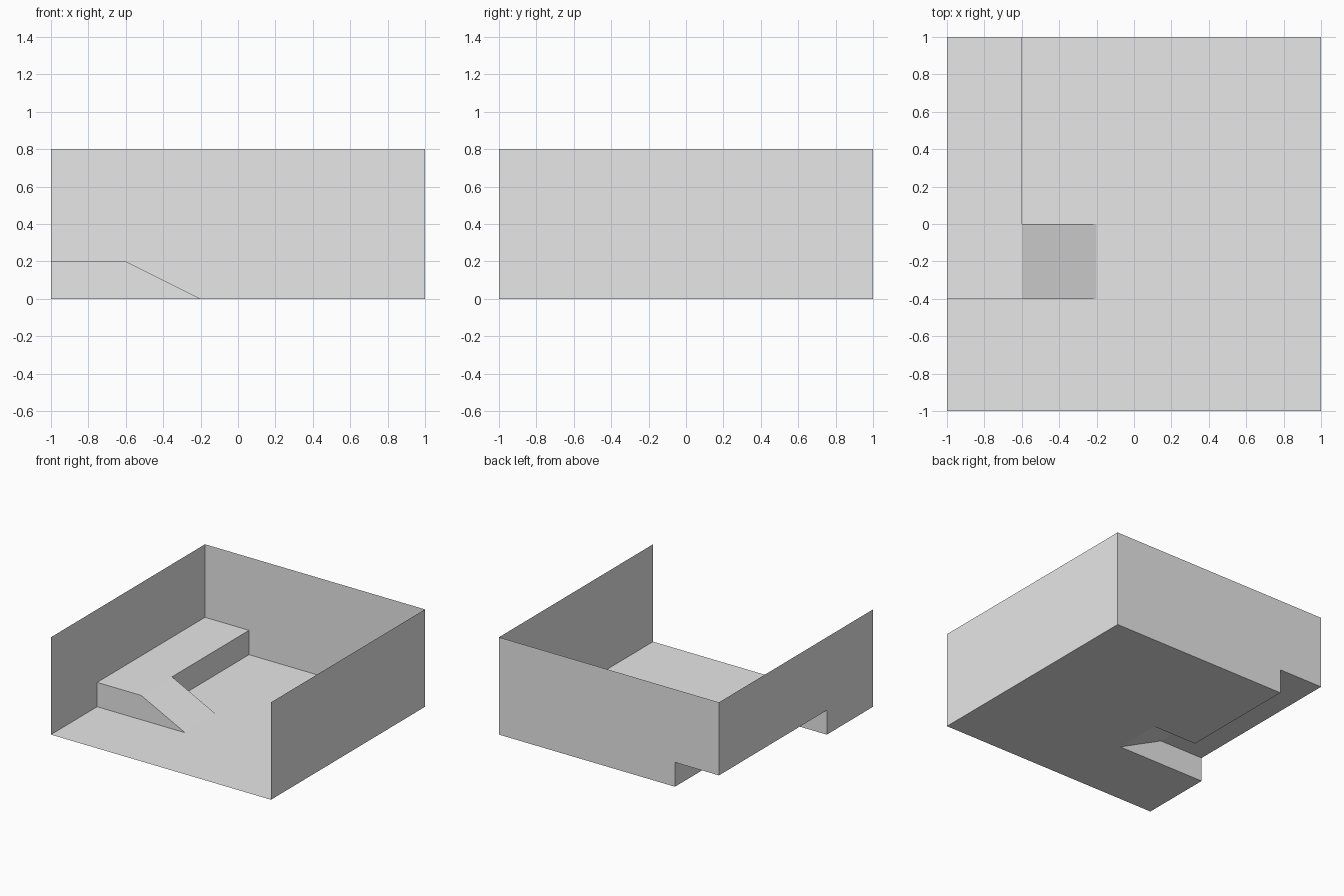
import bpy
from mathutils import Vector

if "Cube" in bpy.data.objects:
    bpy.data.objects.remove(bpy.data.objects["Cube"])

grey = bpy.data.materials.new("plain grey")
grey.diffuse_color = (0.8, 0.8, 0.8, 1)
grey.use_nodes = True
grey.node_tree.nodes["Principled BSDF"].inputs["Base Color"].default_value = grey.diffuse_color


def sheet(name, outline, place, facing):
    """Flat single-sided panel: 2D outline mapped to 3D, turned to face a direction."""
    points = [Vector(place(a, b)) for a, b in outline]
    mesh = bpy.data.meshes.new(name)
    mesh.from_pydata(points, [], [range(len(points))])
    mesh.update()
    if mesh.polygons[0].normal.dot(Vector(facing)) < 0:
        mesh.flip_normals()
    mesh.materials.append(grey)
    obj = bpy.data.objects.new(name, mesh)
    bpy.context.collection.objects.link(obj)
    return obj


def at_x(x):
    return lambda y, z: (x, y, z)


def at_y(y):
    return lambda x, z: (x, y, z)


def at_z(z):
    return lambda x, y: (x, y, z)


H = 0.8            # wall height
S = 0.2            # walkway height
EDGE = -0.6        # inner edge of walkway
FOOT = -0.2        # foot of ramp
Y0, Y1 = -0.4, 0   # ramp width

# Floor, left open beneath the walkway and ramp
sheet("floor", [(-1, -1), (1, -1), (1, 1), (EDGE, 1), (EDGE, Y1),
                (FOOT, Y1), (FOOT, Y0), (-1, Y0)], at_z(0), (0, 0, 1))

# Three walls, notched along the hollow walkway; the front is open
sheet("left_wall", [(-1, 0), (Y0, 0), (Y0, S), (1, S), (1, H), (-1, H)],
      at_x(-1), (1, 0, 0))
sheet("back_wall", [(-1, S), (EDGE, S), (EDGE, 0), (1, 0), (1, H), (-1, H)],
      at_y(1), (0, -1, 0))
sheet("right_wall", [(-1, 0), (1, 0), (1, H), (-1, H)], at_x(1), (-1, 0, 0))

# Raised walkway and its long riser
sheet("walkway_top", [(-1, Y0), (EDGE, Y0), (EDGE, 1), (-1, 1)], at_z(S), (0, 0, 1))
sheet("walkway_riser", [(Y1, 0), (1, 0), (1, S), (Y1, S)], at_x(EDGE), (1, 0, 0))

# Ramp with its sides; the front side continues along the walkway end
sheet("ramp", [(EDGE, Y0), (FOOT, Y0), (FOOT, Y1), (EDGE, Y1)],
      lambda x, y: (x, y, S * (FOOT - x) / (FOOT - EDGE)), (0, 0, 1))
sheet("ramp_front_side", [(-1, 0), (FOOT, 0), (EDGE, S), (-1, S)], at_y(Y0), (0, -1, 0))
sheet("ramp_back_side", [(EDGE, 0), (FOOT, 0), (EDGE, S)], at_y(Y1), (0, 1, 0))
